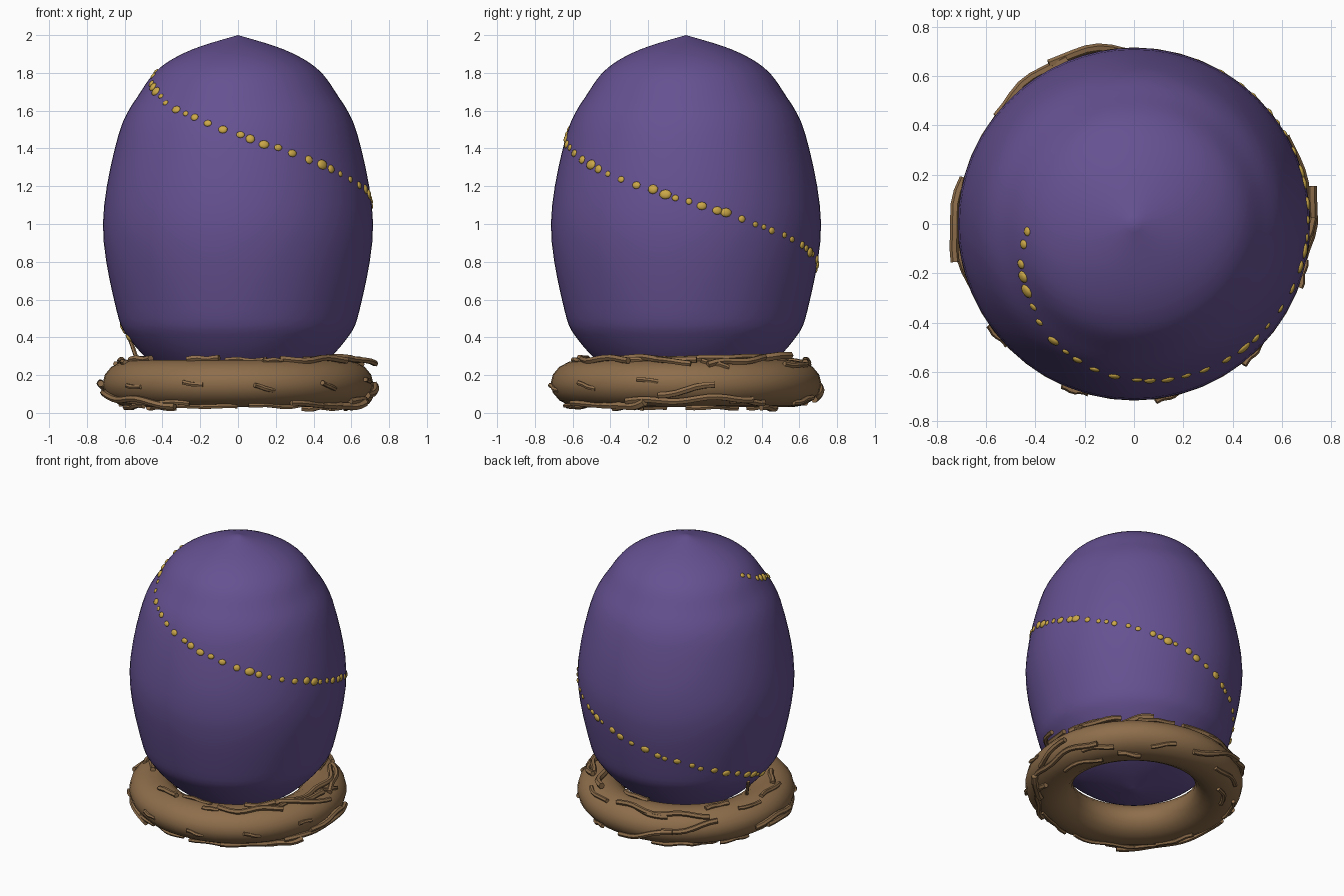
import bpy, bmesh, math, random
from mathutils import Vector, Matrix

if "Cube" in bpy.data.objects:
    bpy.data.objects.remove(bpy.data.objects["Cube"])

random.seed(7)


def material(name, rgb):
    m = bpy.data.materials.new(name)
    m.diffuse_color = (*rgb, 1)
    m.use_nodes = True
    m.node_tree.nodes["Principled BSDF"].inputs["Base Color"].default_value = m.diffuse_color
    return m


PURPLE = material("egg purple", (0.130, 0.082, 0.285))
BROWN = material("twig brown", (0.270, 0.155, 0.070))
GOLD = material("bead gold", (0.600, 0.390, 0.065))


def add_mesh(name, bm, mat):
    bmesh.ops.recalc_face_normals(bm, faces=bm.faces[:])
    me = bpy.data.meshes.new(name)
    bm.to_mesh(me)
    bm.free()
    for p in me.polygons:
        p.use_smooth = True
    me.materials.append(mat)
    ob = bpy.data.objects.new(name, me)
    bpy.context.collection.objects.link(ob)
    return ob


def lathe(rows, n, closed=False):
    """Revolve (radius, z) rows around the z axis."""
    bm = bmesh.new()
    rings = []
    for r, z in rows:
        if r < 1e-5:
            rings.append([bm.verts.new((0, 0, z))] * n)
        else:
            rings.append([bm.verts.new((r * math.cos(math.tau * i / n),
                                        r * math.sin(math.tau * i / n), z)) for i in range(n)])
    pairs = list(zip(rings, rings[1:] + rings[:1])) if closed else list(zip(rings, rings[1:]))
    for a, b in pairs:
        for i in range(n):
            j = (i + 1) % n
            bm.faces.new(list(dict.fromkeys((a[i], a[j], b[j], b[i]))))
    return bm


# Egg: smooth profile with a pointed top
key = [(0, .09), (.24, .145), (.40, .215), (.57, .385), (.645, .55),
       (.715, 1.0), (.632, 1.475), (.515, 1.70), (.41, 1.83), (.24, 1.925), (0, 2)]
profile = []
for i in range(len(key) - 1):
    p0, p1, p2, p3 = (Vector(key[min(max(i + d, 0), len(key) - 1)]) for d in (-1, 0, 1, 2))
    for k in range(5):
        t = k / 5
        profile.append(tuple(0.5 * (2 * p1 + (p2 - p0) * t + (2 * p0 - 5 * p1 + 4 * p2 - p3) * t * t
                                    + (3 * p1 - p0 - 3 * p2 + p3) * t ** 3)))
profile.append(key[-1])
add_mesh("egg", lathe(profile, 64), PURPLE)


def egg_at(z):
    """Radius and slope dr/dz of the egg at height z."""
    for (r0, z0), (r1, z1) in zip(profile, profile[1:]):
        if z0 <= z <= z1:
            s = (r1 - r0) / (z1 - z0)
            return r0 + s * (z - z0), s
    return 0, 0


# Gold beads: one spiral turn down the egg
bm = bmesh.new()
deg = 184
while deg < 547:
    z = 1.81 - .0039 * (deg - 184) + random.uniform(-.006, .006)
    r, s = egg_at(z)
    a = math.radians(deg)
    normal = Vector((math.cos(a), math.sin(a), -s)).normalized()
    size = random.uniform(.014, .027)
    m = (Matrix.Translation((r * math.cos(a), r * math.sin(a), z))
         @ normal.to_track_quat('Z', 'Y').to_matrix().to_4x4()
         @ Matrix.Diagonal((size * random.uniform(1, 1.3), size, size * .5, 1)))
    bmesh.ops.create_icosphere(bm, subdivisions=2, radius=1, matrix=m)
    deg += math.degrees(random.uniform(.045, .1) / r)
add_mesh("gold_beads", bm, GOLD)

# Nest ring: slightly flattened torus
R, A, H, ZC = .56, .157, .125, .155
ring = [(R + A * math.cos(math.tau * i / 16), ZC + H * math.sin(math.tau * i / 16)) for i in range(16)]
add_mesh("nest_ring", lathe(ring, 48, closed=True), BROWN)

# Twigs: wavy tubes lying along the ring
curve = bpy.data.curves.new("nest_twigs", 'CURVE')
curve.dimensions = '3D'
curve.bevel_depth = 1
curve.bevel_resolution = 1
curve.use_fill_caps = True


def add_twig(start, span, section, drift, thick, lift):
    """start and span run around the ring, section and drift around its cross-section."""
    n = max(6, int(span / 4))
    phase = random.uniform(0, math.tau)
    sp = curve.splines.new('POLY')
    sp.points.add(n)
    for i, q in enumerate(sp.points):
        t = i / n
        a = math.radians(start + span * t)
        p = math.radians(section + drift * t + 5 * math.sin(phase + span * t / 5))
        up = .006 + lift * t + .004 * math.sin(phase + t * 9)
        r = R + (A + up) * math.cos(p)
        z = max(ZC + (H + up) * math.sin(p), thick + .002)
        q.co = (r * math.cos(a), r * math.sin(a), z, 1)
        q.radius = thick


# Distinct twigs: start, span, section, drift
for start, span, section, drift in [
        (-68, 40, 75, -13), (-50, 55, 100, -45), (-30, 70, 82, -12), (10, 32, 50, 20),
        (-28, 58, -45, 15), (-12, 24, -25, 20), (85, 33, -40, 50), (80, 58, 62, -12),
        (112, 30, 5, 25), (165, 27, -10, 15), (175, 65, -20, -30)]:
    add_twig(start, span, section, drift, .018, .016)

# Thick twig ends poking out on the right side and at the back
add_twig(-38, 20, -75, 40, .022, .03)
add_twig(38, 24, 95, -25, .022, .03)
add_twig(-22, 24, 80, -45, .016, .05)

# Filler twigs on the underside and the top
for i in range(26):
    under = i % 2 == 0
    section = random.uniform(-85, -45) if under else random.uniform(55, 120)
    add_twig(i * 137.5 % 360, random.uniform(10, 42 if under else 24), section,
             random.uniform(-15, 15), random.uniform(.012, .018), random.uniform(-.006, .005))

# Nearly buried twigs on the outer face
for i in range(5):
    add_twig(215 + i * 31, 9, 8 * math.sin(i * 2), -8, .013, -.012)

# Loose twig standing up on the left
sp = curve.splines.new('POLY')
sp.points.add(3)
for i, q in enumerate(sp.points):
    q.co = (-.53 - .015 * i, .06 + .015 * i, .27 + .043 * i, 1)
    q.radius = .011

nest_twigs = bpy.data.objects.new("nest_twigs", curve)
bpy.context.collection.objects.link(nest_twigs)
curve.materials.append(BROWN)
bpy.ops.object.select_all(action='DESELECT')
nest_twigs.select_set(True)
bpy.context.view_layer.objects.active = nest_twigs
bpy.ops.object.convert(target='MESH')
bpy.ops.object.shade_smooth_by_angle(angle=math.radians(50))
